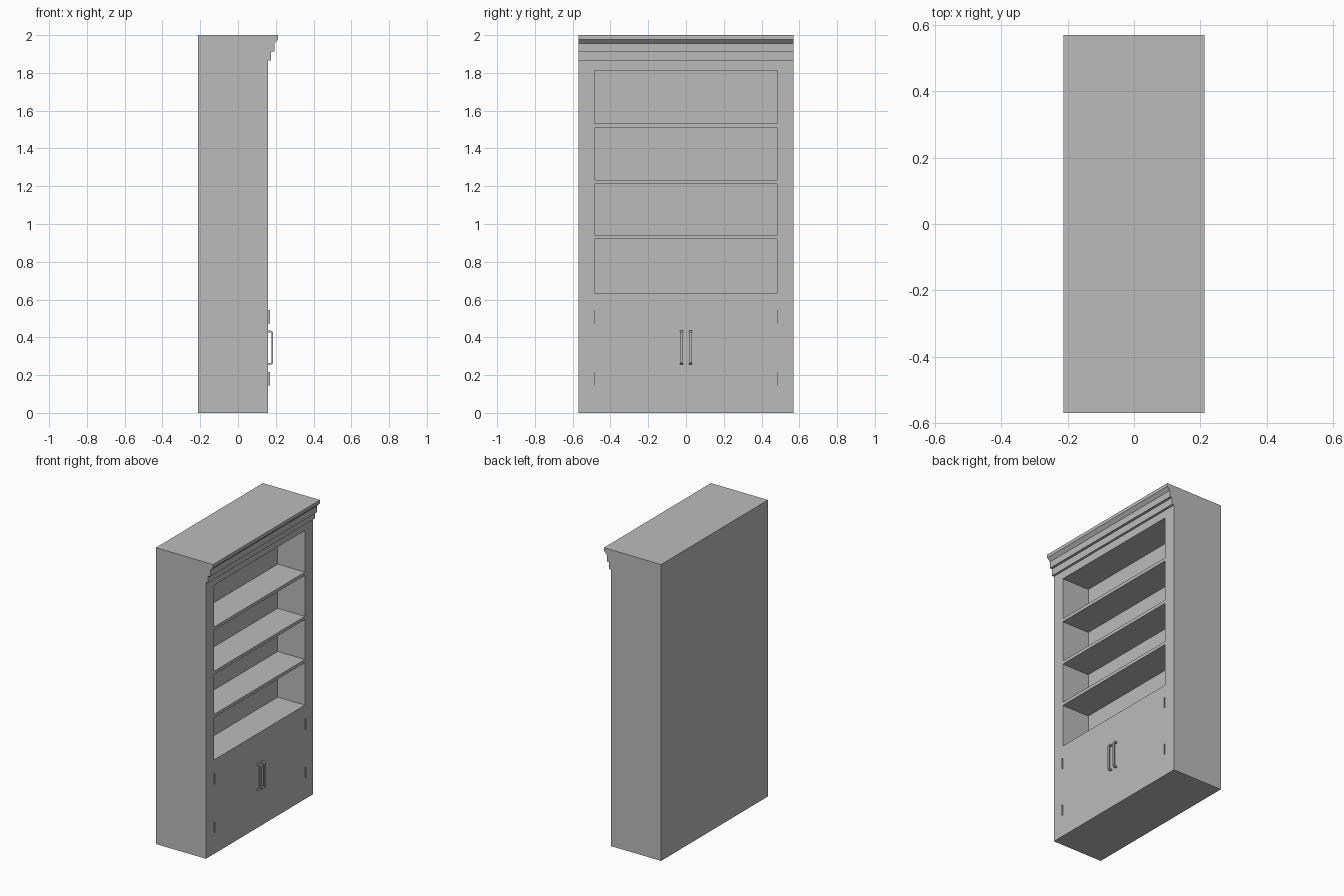
import bpy, bmesh
from mathutils import Vector

cube = bpy.data.objects.get("Cube")
if cube:
    bpy.data.objects.remove(cube, do_unlink=True)

grey = bpy.data.materials.new("plain_grey")
grey.use_nodes = True
colour = (0.5, 0.5, 0.5, 1)
grey.diffuse_color = colour
grey.node_tree.nodes["Principled BSDF"].inputs["Base Color"].default_value = colour

BACK, FRONT = -0.213, 0.16
HALF_W = 0.57
OPEN_W, OPEN_LOW, OPEN_TOP, OPEN_DEPTH = 0.485, 0.634, 1.812, 0.203


def finish(name, bm):
    bmesh.ops.recalc_face_normals(bm, faces=bm.faces)
    mesh = bpy.data.meshes.new(name)
    bm.to_mesh(mesh)
    bm.free()
    mesh.materials.append(grey)
    obj = bpy.data.objects.new(name, mesh)
    bpy.context.collection.objects.link(obj)
    return obj


def extrude_profile(points, y0, y1):
    """Sweep an x-z outline along y."""
    bm = bmesh.new()
    face = bm.faces.new([bm.verts.new((x, y0, z)) for x, z in points])
    out = bmesh.ops.extrude_face_region(bm, geom=[face])["geom"]
    verts = [v for v in out if isinstance(v, bmesh.types.BMVert)]
    bmesh.ops.translate(bm, verts=verts, vec=(0, y1 - y0, 0))
    bmesh.ops.recalc_face_normals(bm, faces=bm.faces)
    return bm


def box(name, x, y, z):
    outline = [(x[0], z[0]), (x[1], z[0]), (x[1], z[1]), (x[0], z[1])]
    return finish(name, extrude_profile(outline, *y))


# Cabinet body with stepped crown moulding
profile = [(BACK, 0), (FRONT, 0), (FRONT, 1.865), (0.175, 1.865),
           (0.175, 1.912), (0.192, 1.912), (0.192, 1.956),
           (0.213, 1.978), (0.213, 2), (BACK, 2)]
bm = extrude_profile(profile, -HALF_W, HALF_W)

# Recessed shelf opening in the front
front = max((f for f in bm.faces if f.normal.x > 0.9), key=lambda f: f.calc_area())
bmesh.ops.inset_region(bm, faces=[front], thickness=0.05)
for v in front.verts:
    v.co.y = OPEN_W if v.co.y > 0 else -OPEN_W
    v.co.z = OPEN_TOP if v.co.z > 1 else OPEN_LOW
recess = bmesh.ops.extrude_discrete_faces(bm, faces=[front])["faces"][0]
bmesh.ops.translate(bm, verts=recess.verts, vec=Vector((-OPEN_DEPTH, 0, 0)))
finish("cabinet_body", bm)

# Shelves
for i, top in enumerate((0.942, 1.233, 1.531)):
    box(f"shelf_{i + 1}", (FRONT - OPEN_DEPTH, FRONT), (-OPEN_W, OPEN_W), (top - 0.022, top))

# Door handles: bent bars with chamfered corners
LOW, HIGH, OUT, T, C = 0.255, 0.435, 0.186, 0.009, 0.009
half = [(FRONT, LOW), (OUT - C, LOW), (OUT, LOW + C)]
inner = [(OUT - T, LOW + C + T / 2), (OUT - C - T / 2, LOW + T), (FRONT, LOW + T)]


def flip(points):
    return [(x, LOW + HIGH - z) for x, z in reversed(points)]


for side, y in (("left", -0.024), ("right", 0.024)):
    outline = half + flip(half) + flip(inner) + inner
    finish(f"{side}_door_handle", extrude_profile(outline, y - 0.007, y + 0.007))

# Thin hinge plates at the outer door edges
for side, y in (("left", -OPEN_W), ("right", OPEN_W)):
    for level, z in (("lower", 0.146), ("upper", 0.473)):
        box(f"{side}_{level}_hinge", (FRONT, 0.169), (y - 0.001, y + 0.001), (z, z + 0.071))
